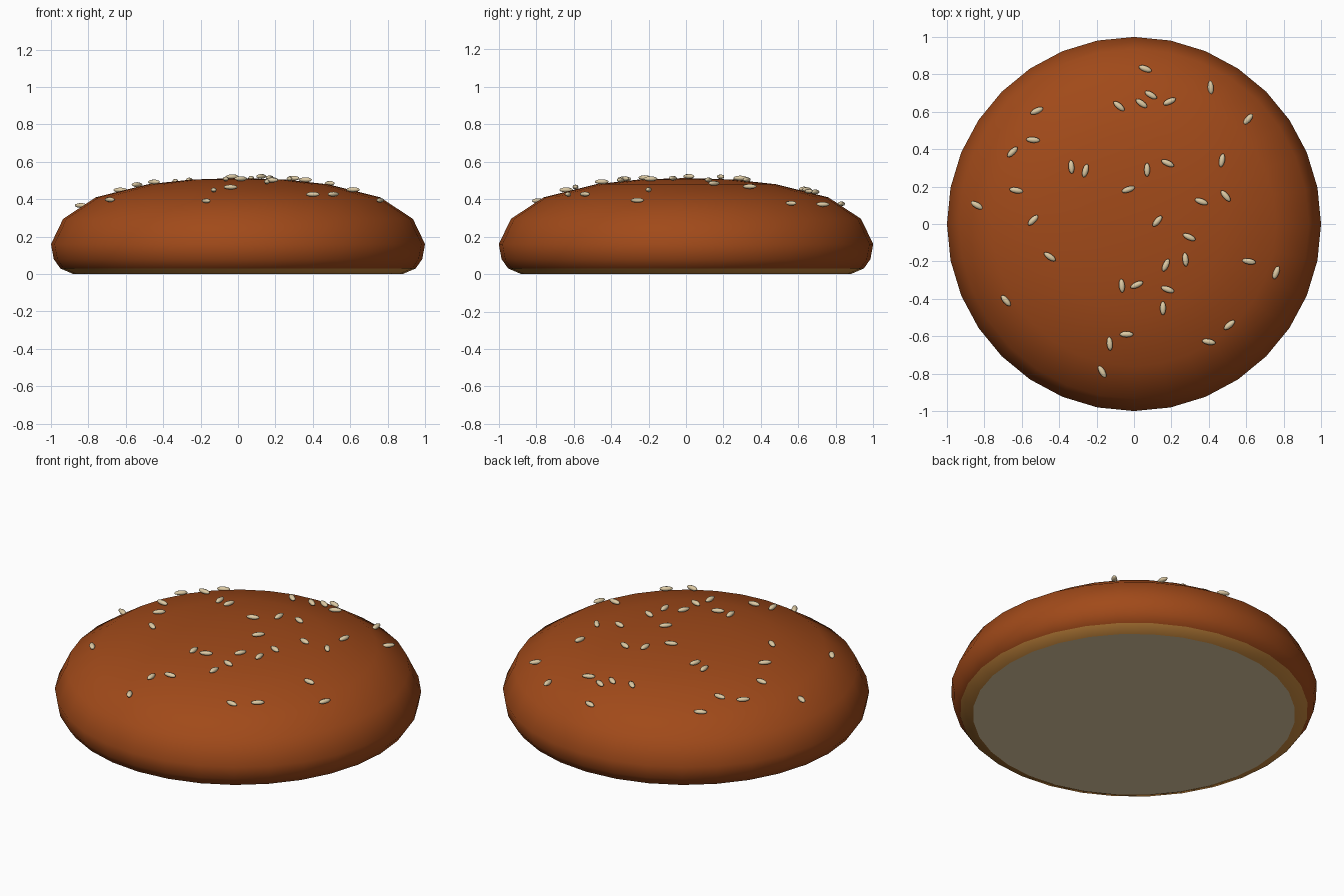
import bpy, bmesh, math
from mathutils import Matrix

if "Cube" in bpy.data.objects:
    bpy.data.objects.remove(bpy.data.objects["Cube"])


def material(name, colour):
    m = bpy.data.materials.new(name)
    m.diffuse_color = (*colour, 1)
    m.use_nodes = True
    m.node_tree.nodes["Principled BSDF"].inputs["Base Color"].default_value = m.diffuse_color
    return m


crust = material("baked crust", (0.355, 0.068, 0.010))
edge = material("golden edge", (0.55, 0.235, 0.045))
crumb = material("pale crumb", (0.77, 0.62, 0.38))
cream = material("seed cream", (0.72, 0.59, 0.37))

# Bun outline from the cut base up to the crown: radius, height
PROFILE = [(0.88, 0.0), (0.95, 0.03), (0.985, 0.08), (1.0, 0.16), (0.935, 0.295),
           (0.76, 0.41), (0.48, 0.48), (0.25, 0.505), (0.0, 0.513)]
SIDES = 32


def finish(bm, name, mats):
    bmesh.ops.recalc_face_normals(bm, faces=bm.faces[:])
    me = bpy.data.meshes.new(name)
    bm.to_mesh(me)
    bm.free()
    for m in mats:
        me.materials.append(m)
    ob = bpy.data.objects.new(name, me)
    bpy.context.collection.objects.link(ob)
    return ob


# Bun: revolved rings, flat base, closed crown
bm = bmesh.new()
rings = []
for r, z in PROFILE[:-1]:
    rings.append([bm.verts.new((r * math.cos(a), r * math.sin(a), z))
                  for a in (2 * math.pi * i / SIDES for i in range(SIDES))])
crown = bm.verts.new((0, 0, PROFILE[-1][1]))
base = bm.faces.new(rings[0][::-1])
base.material_index = 2
for k, (lo, hi) in enumerate(zip(rings, rings[1:])):
    for i in range(SIDES):
        j = (i + 1) % SIDES
        f = bm.faces.new((lo[i], lo[j], hi[j], hi[i]))
        f.smooth = True
        f.material_index = 1 if k == 0 else 0
for i in range(SIDES):
    bm.faces.new((rings[-1][i], rings[-1][(i + 1) % SIDES], crown)).smooth = True
for e in base.edges:
    e.smooth = False
finish(bm, "bun_top", [crust, edge, crumb])


def surface_height(r):
    for (r0, z0), (r1, z1) in zip(PROFILE[3:], PROFILE[4:]):
        if r1 <= r <= r0:
            return z1 + (z0 - z1) * (r - r1) / (r0 - r1)
    return PROFILE[-1][1]


# Sesame seeds: x, y, turn in degrees
SEEDS = [
    (.06, .83, -20), (.41, .73, 95), (.09, .69, -30), (.04, .645, -35), (.19, .655, 25),
    (-.08, .63, -40), (-.52, .605, 25), (.61, .56, 50), (-.54, .45, -5), (-.65, .385, 45),
    (-.335, .305, 95), (-.26, .285, 75), (.07, .29, 90), (.18, .325, -25), (.47, .34, 80),
    (-.63, .18, -10), (-.84, .10, -30), (-.03, .185, 20), (.36, .12, -20), (.49, .15, -50),
    (-.54, .02, 45), (.125, .015, 50), (.295, -.07, -25), (-.45, -.175, -35), (.17, -.22, 65),
    (.275, -.19, 95), (.615, -.20, -10), (.76, -.26, 70), (-.065, -.33, 95), (.015, -.325, 25),
    (.18, -.35, -20), (-.685, -.41, -50), (.155, -.45, 90), (.51, -.54, 40), (-.04, -.59, 0),
    (.40, -.63, -10), (-.13, -.64, 95), (-.17, -.79, -60)]
bm = bmesh.new()
for x, y, turn in SEEDS:
    z = surface_height(math.hypot(x, y)) + 0.013
    place = (Matrix.Translation((x, y, z)) @ Matrix.Rotation(math.radians(turn), 4, 'Z')
             @ Matrix.Diagonal((0.037, 0.016, 0.013, 1)) @ Matrix.Rotation(math.pi / 2, 4, 'Y'))
    bmesh.ops.create_uvsphere(bm, u_segments=8, v_segments=6, radius=1, matrix=place)
for f in bm.faces:
    f.smooth = True
finish(bm, "sesame_seeds", [cream])
